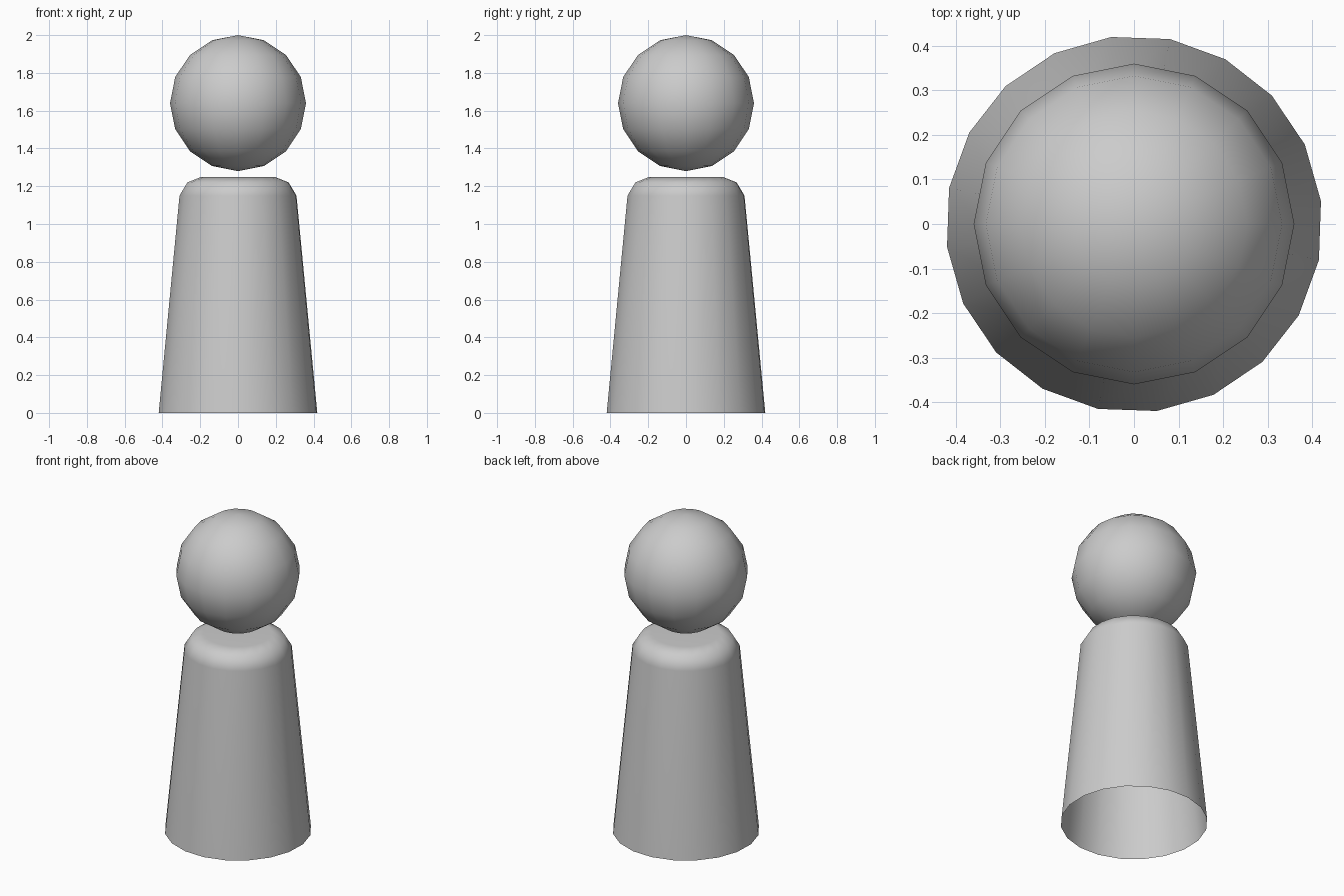
import bpy, bmesh, math

if "Cube" in bpy.data.objects:
    bpy.data.objects.remove(bpy.data.objects["Cube"])

# Head: low-poly smooth sphere
bpy.ops.mesh.primitive_uv_sphere_add(segments=16, ring_count=8, radius=0.36, location=(0, 0, 1.64))
head = bpy.context.object
head.name = "head"
bpy.ops.object.shade_smooth()

# Body: tapered 20-sided shell with rounded shoulder, open underneath
SIDES, TURN = 20, math.radians(7)
profile = [(0.423, 0), (0.312, 1.15), (0.27, 1.22), (0.194, 1.25)]
bm = bmesh.new()
rings = []
for r, z in profile:
    angles = [TURN + 2 * math.pi * i / SIDES for i in range(SIDES)]
    rings.append([bm.verts.new((r * math.cos(a), r * math.sin(a), z)) for a in angles])
for low, high in zip(rings, rings[1:]):
    for i in range(SIDES):
        j = (i + 1) % SIDES
        bm.faces.new((low[i], low[j], high[j], high[i]))
bm.faces.new(rings[-1])
for f in bm.faces:
    f.smooth = True
mesh = bpy.data.meshes.new("body")
bm.to_mesh(mesh)
bm.free()
body = bpy.data.objects.new("body", mesh)
bpy.context.collection.objects.link(body)

# Keep the long sides and the top cap evenly shaded
body.modifiers.new("even_shading", 'WEIGHTED_NORMAL')
